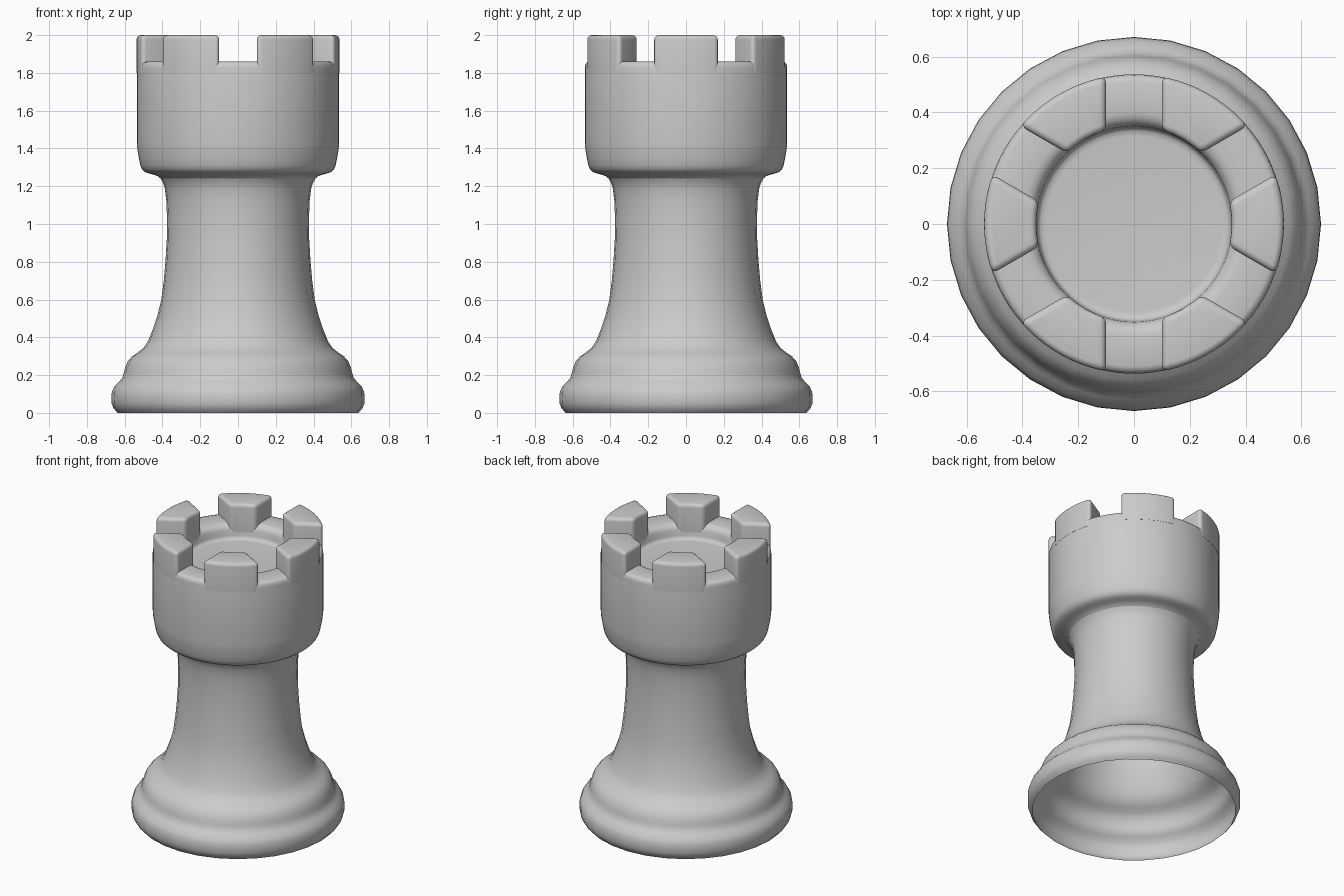
import bpy, bmesh, math
from mathutils import Vector

if "Cube" in bpy.data.objects:
    bpy.data.objects.remove(bpy.data.objects["Cube"])

grey = bpy.data.materials.new("plain_grey")
grey.diffuse_color = (0.6, 0.6, 0.6, 1)
grey.use_nodes = True
grey.node_tree.nodes["Principled BSDF"].inputs["Base Color"].default_value = grey.diffuse_color


def finish(name, bm, angle):
    me = bpy.data.meshes.new(name)
    bm.to_mesh(me)
    bm.free()
    ob = bpy.data.objects.new(name, me)
    bpy.context.collection.objects.link(ob)
    me.materials.append(grey)
    bpy.ops.object.select_all(action='DESELECT')
    ob.select_set(True)
    bpy.context.view_layer.objects.active = ob
    bpy.ops.object.shade_smooth_by_angle(angle=math.radians(angle))
    return ob


def lathe(name, profile, segments):
    """Spin a list of (radius, height) points around z."""
    bm = bmesh.new()
    vs = [bm.verts.new((r, 0, z)) for r, z in profile]
    es = [bm.edges.new(p) for p in zip(vs, vs[1:])]
    bmesh.ops.spin(bm, geom=vs + es, axis=(0, 0, 1), cent=(0, 0, 0),
                   angle=math.tau, steps=segments, use_merge=True)
    bmesh.ops.remove_doubles(bm, verts=bm.verts[:], dist=1e-5)
    bmesh.ops.recalc_face_normals(bm, faces=bm.faces[:])
    # make the outer wall face outwards
    wall = max(bm.faces, key=lambda f: f.calc_center_median().xy.length)
    if wall.normal.xy.dot(wall.calc_center_median().xy) < 0:
        bmesh.ops.reverse_faces(bm, faces=bm.faces[:])
    return finish(name, bm, 60)


# hollow foot and waisted stem, open underneath
lathe("base_and_stem", [
    (0.638, 0), (0.648, 0.012), (0.66, 0.025), (0.669, 0.05), (0.67, 0.08),
    (0.668, 0.11), (0.655, 0.14), (0.63, 0.165), (0.613, 0.185), (0.605, 0.21),
    (0.598, 0.24), (0.583, 0.275), (0.56, 0.3), (0.53, 0.32), (0.5, 0.345),
    (0.476, 0.38), (0.452, 0.44), (0.428, 0.51), (0.406, 0.6), (0.393, 0.7),
    (0.384, 0.8), (0.377, 0.92), (0.376, 1.04), (0.38, 1.13), (0.388, 1.19),
    (0.398, 1.22), (0.412, 1.243)], 32)

# turret ring with sunken floor
lathe("turret", [
    (0.411, 1.242), (0.425, 1.253), (0.445, 1.261), (0.47, 1.267), (0.492, 1.275),
    (0.507, 1.288), (0.517, 1.31), (0.525, 1.35), (0.532, 1.39), (0.536, 1.43),
    (0.536, 1.825), (0.533, 1.843), (0.525, 1.855), (0.51, 1.86),
    (0.40, 1.86), (0.378, 1.855), (0.36, 1.84), (0.351, 1.82), (0.348, 1.785),
    (0.343, 1.77), (0.333, 1.762), (0.315, 1.76), (0, 1.76)], 96)

# six battlements, separated by parallel-sided gaps
R_OUT, R_IN, GAP = 0.537, 0.35, 0.1
for i in range(6):
    turn = math.radians(60 * i)
    a_out = math.radians(30) - math.asin(GAP / R_OUT)
    a_in = math.radians(30) - math.asin(GAP / R_IN)
    outline = [(R_OUT, a_out * (k / 6 - 1)) for k in range(13)]
    outline += [(R_IN, a_in * (1 - k / 2)) for k in range(5)]
    bm = bmesh.new()
    vs = [bm.verts.new((r * math.cos(a + turn), r * math.sin(a + turn), 1.8))
          for r, a in outline]
    bottom = bm.faces.new(vs)
    top = bmesh.ops.extrude_face_region(bm, geom=[bottom])["geom"]
    bmesh.ops.translate(bm, vec=(0, 0, 0.2),
                        verts=[v for v in top if isinstance(v, bmesh.types.BMVert)])
    bmesh.ops.recalc_face_normals(bm, faces=bm.faces[:])
    rim = [e for e in bm.edges if len(e.link_faces) == 2
           and e.calc_face_angle() > math.radians(25)
           and max(v.co.z for v in e.verts) > 1.9]
    bmesh.ops.bevel(bm, geom=rim, offset=0.032, segments=4, profile=0.5,
                    affect='EDGES', clamp_overlap=True)
    finish(f"battlement_{i + 1}", bm, 50)
